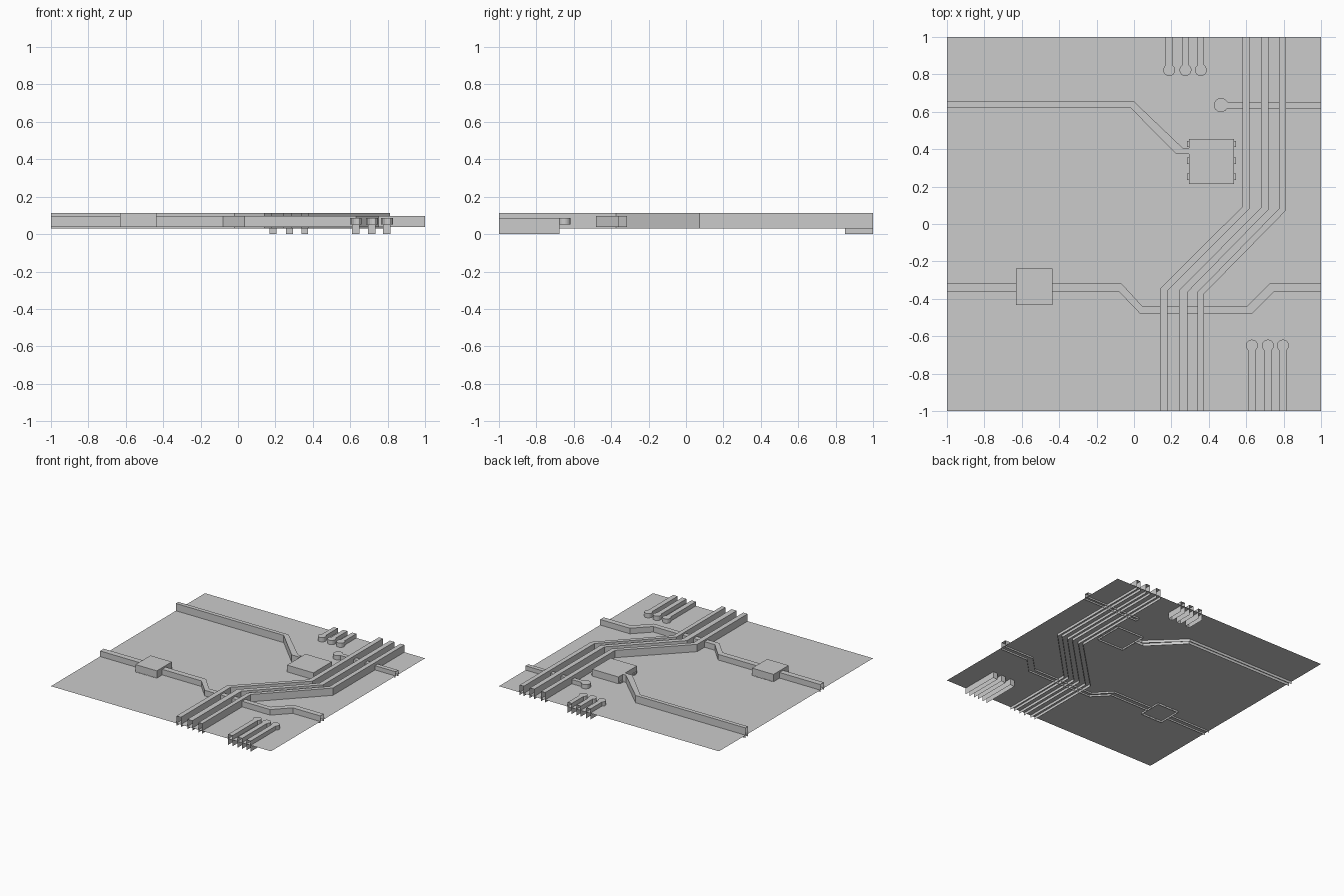
import bpy, math
from mathutils import Matrix

if "Cube" in bpy.data.objects:
    bpy.data.objects.remove(bpy.data.objects["Cube"])


def make(name, verts, faces):
    me = bpy.data.meshes.new(name)
    me.from_pydata(verts, [], faces)
    me.update()
    ob = bpy.data.objects.new(name, me)
    bpy.context.collection.objects.link(ob)
    return ob


def trace(name, left, right, z0, z1):
    """Hollow track: two side walls and a top, open underneath and at the ends."""
    verts, faces = [], []
    for l, r in zip(left, right):
        verts += [(*l, z0), (*l, z1), (*r, z1), (*r, z0)]
    for i in range(len(left) - 1):
        a, b = 4 * i, 4 * i + 4
        for k in range(3):
            faces.append((a + k, b + k, b + k + 1, a + k + 1))
    return make(name, verts, faces)


def shell_box(name, x0, x1, y0, y1, z0, z1):
    """Box with an open bottom."""
    v = [(x, y, z) for z in (z0, z1) for x, y in ((x0, y0), (x1, y0), (x1, y1), (x0, y1))]
    f = [(i, (i + 1) % 4, (i + 1) % 4 + 4, i + 4) for i in range(4)] + [(4, 5, 6, 7)]
    return make(name, v, f)


def pad_track(name, cx, cy, angle, length, w, r, z0, z1):
    """Round pad with a straight track leaving it along the given direction."""
    h = w / 2
    j = math.sqrt(r * r - h * h)
    a0 = math.atan2(h, j)
    n = 14
    arc = [a0 + (2 * math.pi - 2 * a0) * i / n for i in range(n + 1)]
    pts = [(length, h)] + [(r * math.cos(a), r * math.sin(a)) for a in arc] + [(length, -h)]
    m = len(pts)
    low = lambda i: z0 if i in (0, m - 1) else PLANE
    verts = [(x, y, z1) for x, y in pts] + [(x, y, low(i)) for i, (x, y) in enumerate(pts)]
    s = len(verts)
    verts += [(*pts[1], z0), (*pts[-2], z0)]
    faces = [tuple(range(m))]
    for i in range(1, m - 2):
        faces.append((i, i + m, i + 1 + m, i + 1))
    # track walls reach below the board, closed off where the pad begins
    faces += [(0, m, s, m + 1, 1), (m - 2, 2 * m - 2, s + 1, 2 * m - 1, m - 1),
              (m + 1, s, s + 1, 2 * m - 2)]
    ob = make(name, verts, faces)
    ob.data.transform(Matrix.Translation((cx, cy, 0)) @ Matrix.Rotation(angle, 4, 'Z'))


# board sheet
PLANE = 0.052
make("board", [(-1, -1, PLANE), (1, -1, PLANE), (1, 1, PLANE), (-1, 1, PLANE)], [(0, 1, 2, 3)])

# three long parallel tracks with a diagonal middle
for i, (t0, t1, yt, b0, b1, yb) in enumerate([
        (.58, .618, .088, .14, .18, -.35),
        (.68, .72, .083, .24, .285, -.36),
        (.775, .812, .077, .34, .375, -.368)]):
    trace(f"long_track_{i + 1}",
          [(t0, 1), (t0, yt + .005), (b0, yb + .005), (b0, -1)],
          [(t1, 1), (t1, yt - .005), (b1, yb - .005), (b1, -1)], .03, .112)

# track to the large chip
trace("upper_track",
      [(-1, .655), (0, .655), (.262, .405), (.295, .405)],
      [(-1, .622), (-.02, .622), (.225, .375), (.295, .375)], .03, .112)

# tracks either side of the small chip
trace("lower_track_left", [(-1, -.315), (-.63, -.315)], [(-1, -.362), (-.63, -.362)], .038, .098)
trace("lower_track_right",
      [(-.435, -.315), (-.07, -.315), (.045, -.44), (.605, -.44), (.73, -.315), (1, -.315)],
      [(-.435, -.362), (-.08, -.362), (.035, -.482), (.63, -.482), (.75, -.36), (1, -.36)],
      .038, .098)

# chips
shell_box("small_chip", -.63, -.435, -.432, -.237, .038, .112)
for i, x in enumerate((-.6, -.538, -.474)):
    for y, side in ((-.432, "front"), (-.237, "back")):
        shell_box(f"small_chip_leg_{side}_{i + 1}", x - .021, x + .021, y - .003, y + .003, .04, .054)
shell_box("large_chip", .295, .535, .215, .455, .038, .108)
for i, y in enumerate((.428, .338, .252)):
    for x, side in ((.29, "left"), (.54, "right")):
        shell_box(f"large_chip_leg_{side}_{i + 1}", x - .006, x + .006, y - .017, y + .017, .045, .066)

# pad tracks at the front and back edges, and the side stub
for i, x in enumerate((.63, .716, .796)):
    pad_track(f"front_pad_{i + 1}", x, -.65, -math.pi / 2, .35, .04, .032, 0, .087)
for i, x in enumerate((.188, .275, .357)):
    pad_track(f"back_pad_{i + 1}", x, .823, math.pi / 2, .177, .037, .032, 0, .087)
pad_track("side_pad", .465, .636, 0, .535, .035, .038, .038, .087)
